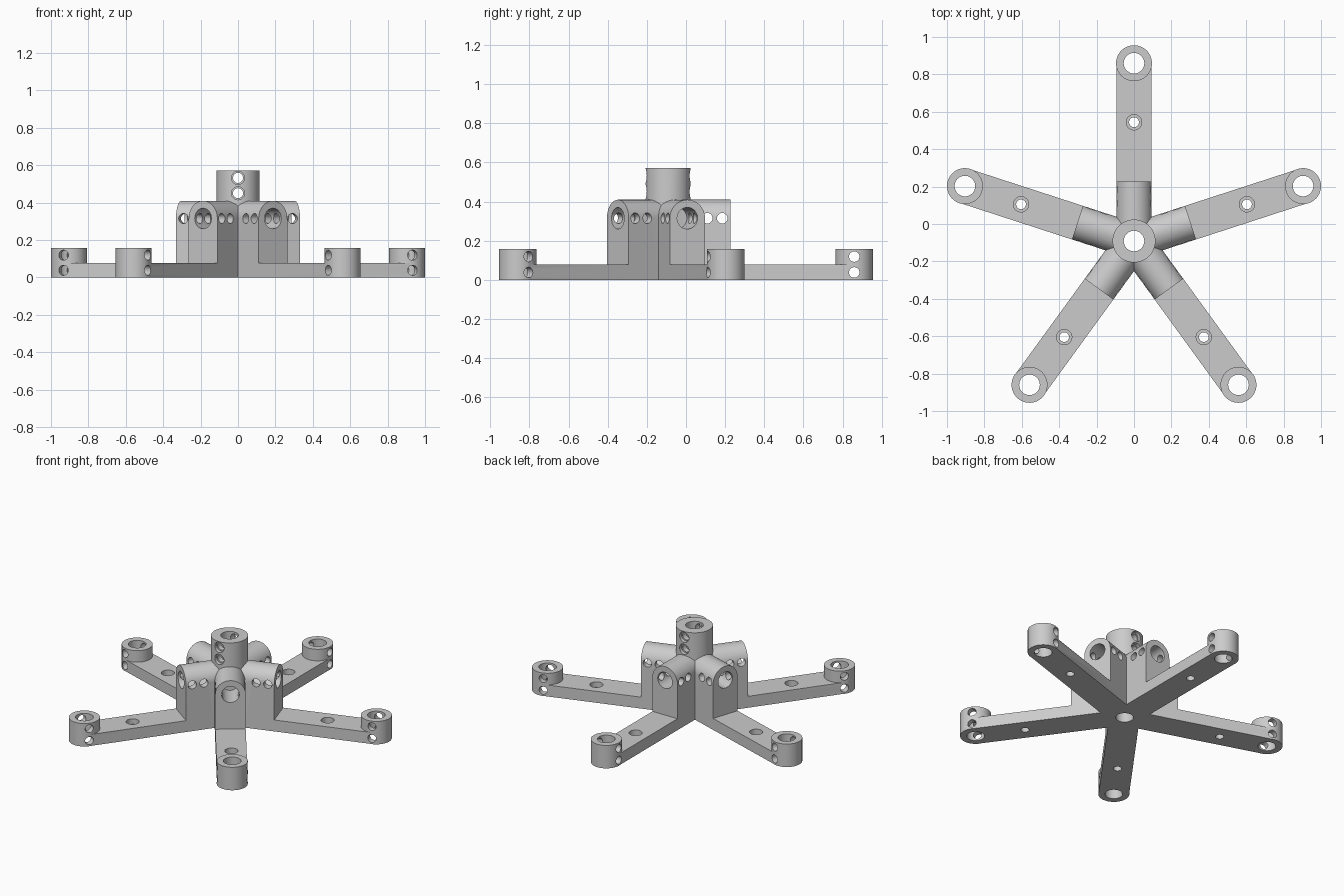
import bpy, bmesh, math
from mathutils import Matrix, Vector

if "Cube" in bpy.data.objects:
    bpy.data.objects.remove(bpy.data.objects["Cube"])

CY = -0.091        # hub centre along y
REACH = 0.9505     # hub centre to foot centre
HALF = 0.0945      # half width of arm
FOOT_R = 0.096
ARM_H, FOOT_H, HUB_H = 0.078, 0.157, 0.572
SOCKET_END, SOCKET_Z = 0.318, 0.315
BORE, PIN = 0.055, 0.027

grey = bpy.data.materials.new("plain grey")
grey.use_nodes = True
colour = (0.6, 0.6, 0.6, 1)
grey.diffuse_color = colour
grey.node_tree.nodes["Principled BSDF"].inputs["Base Color"].default_value = colour


def make(name, bm):
    bmesh.ops.recalc_face_normals(bm, faces=bm.faces)
    mesh = bpy.data.meshes.new(name)
    bm.to_mesh(mesh)
    bm.free()
    mesh.materials.append(grey)
    obj = bpy.data.objects.new(name, mesh)
    bpy.context.collection.objects.link(obj)
    return obj


def rod(bm, start, end, radius, place=Matrix(), sides=48):
    """Closed cylinder between two points."""
    a, b = Vector(start), Vector(end)
    turn = (b - a).to_track_quat('Z', 'Y').to_matrix().to_4x4()
    bmesh.ops.create_cone(bm, cap_ends=True, segments=sides, radius1=radius,
                          radius2=radius, depth=(b - a).length,
                          matrix=place @ Matrix.Translation((a + b) / 2) @ turn)


def boolean(target, tool, operation):
    mod = target.modifiers.new("join", 'BOOLEAN')
    mod.operation, mod.object, mod.solver = operation, tool, 'EXACT'
    deps = bpy.context.evaluated_depsgraph_get()
    mesh = bpy.data.meshes.new_from_object(target.evaluated_get(deps))
    target.modifiers.clear()
    target.data = mesh
    bpy.data.objects.remove(tool)


def slice_off(bm, normal):
    """Remove everything on the normal's side of a plane through the origin."""
    return bmesh.ops.bisect_plane(bm, geom=bm.verts[:] + bm.edges[:] + bm.faces[:],
                                  plane_co=(0, 0, 0), plane_no=normal, clear_outer=True)


# One arm: arched bar along x, extended below the floor and trimmed later
arch = [(HALF * math.cos(math.pi * i / 24), SOCKET_Z + HALF * math.sin(math.pi * i / 24))
        for i in range(25)]
bm = bmesh.new()
face = bm.faces.new([bm.verts.new((-0.15, y, z))
                     for y, z in [(-HALF, -0.05), (HALF, -0.05)] + arch])
swept = bmesh.ops.extrude_face_region(bm, geom=[face])["geom"]
bmesh.ops.translate(bm, vec=(0.15 + REACH, 0, 0),
                    verts=[v for v in swept if isinstance(v, bmesh.types.BMVert)])
arm = make("arm", bm)

# Step down from the socket to the flat arm
bm = bmesh.new()
bmesh.ops.create_cube(bm, size=1, matrix=Matrix.Translation((SOCKET_END + 0.5, 0, ARM_H + 0.5)))
boolean(arm, make("step", bm), 'DIFFERENCE')

# Round foot at the tip
bm = bmesh.new()
rod(bm, (REACH, 0, -0.1), (REACH, 0, FOOT_H), FOOT_R)
boolean(arm, make("foot", bm), 'UNION')

# Flat underside, then mitre the inner end to a fifth of a turn
bm = bmesh.new()
bm.from_mesh(arm.data)
cut = slice_off(bm, (0, 0, -1))["geom_cut"]
bmesh.ops.contextual_create(bm, geom=[e for e in cut if isinstance(e, bmesh.types.BMEdge)])
half_turn = math.radians(36)
for side in (-1, 1):
    slice_off(bm, (-math.sin(half_turn), side * math.cos(half_turn), 0))
wedge = bpy.data.meshes.new("wedge")
bm.to_mesh(wedge)
bm.free()
bpy.data.objects.remove(arm)

# Five arms welded along the mitres
centre = Matrix.Translation((0, CY, 0))
turns = [Matrix.Rotation(math.radians(90 + 72 * i), 4, 'Z') for i in range(5)]
places = [centre @ t for t in turns]
bm = bmesh.new()
for place in places:
    before = set(bm.verts)
    bm.from_mesh(wedge)
    bmesh.ops.transform(bm, matrix=place, verts=[v for v in bm.verts if v not in before])
bmesh.ops.remove_doubles(bm, verts=bm.verts, dist=0.0002)
bracket = make("five_arm_bracket", bm)
bpy.data.meshes.remove(wedge)

# Central hub post
bm = bmesh.new()
rod(bm, (0, 0, 0.2), (0, 0, HUB_H), 0.115, centre, 64)
boolean(bracket, make("hub_post", bm), 'UNION')

# Vertical bores through the hub, feet and arms
bm = bmesh.new()
rod(bm, (0, 0, -0.1), (0, 0, 0.7), BORE, centre)
for place in places:
    rod(bm, (REACH, 0, -0.1), (REACH, 0, 0.3), BORE, place)
    rod(bm, (0.635, 0, -0.1), (0.635, 0, 0.15), 0.026, place, 32)
boolean(bracket, make("vertical_bores", bm), 'DIFFERENCE')

# Radial socket bores and screw head recesses on the arms and hub
bm = bmesh.new()
for place in places:
    rod(bm, (0.14, 0, SOCKET_Z), (0.4, 0, SOCKET_Z), BORE, place)
    rod(bm, (0.635, 0, 0.041), (0.635, 0, 0.15), 0.041, place, 32)
for z in (0.45, 0.532):
    for side in (-1, 1):
        rod(bm, (0, side * 0.09, z), (0, side * 0.2, z), 0.035, centre, 32)
boolean(bracket, make("bores_and_recesses", bm), 'DIFFERENCE')

# Cross pin holes through the sockets, feet and hub
bm = bmesh.new()
for place in places:
    for x, z in ((0.2, SOCKET_Z), (0.276, SOCKET_Z), (REACH, 0.038), (REACH, 0.119)):
        rod(bm, (x, -0.12, z), (x, 0.12, z), PIN, place, 24)
for z in (0.45, 0.532):
    rod(bm, (0, -0.2, z), (0, 0.2, z), PIN, centre, 24)
boolean(bracket, make("pin_holes", bm), 'DIFFERENCE')

# Smooth round walls, keep edges crisp
bpy.ops.object.select_all(action='DESELECT')
bracket.select_set(True)
bpy.context.view_layer.objects.active = bracket
bpy.ops.object.shade_smooth_by_angle(angle=math.radians(30))
